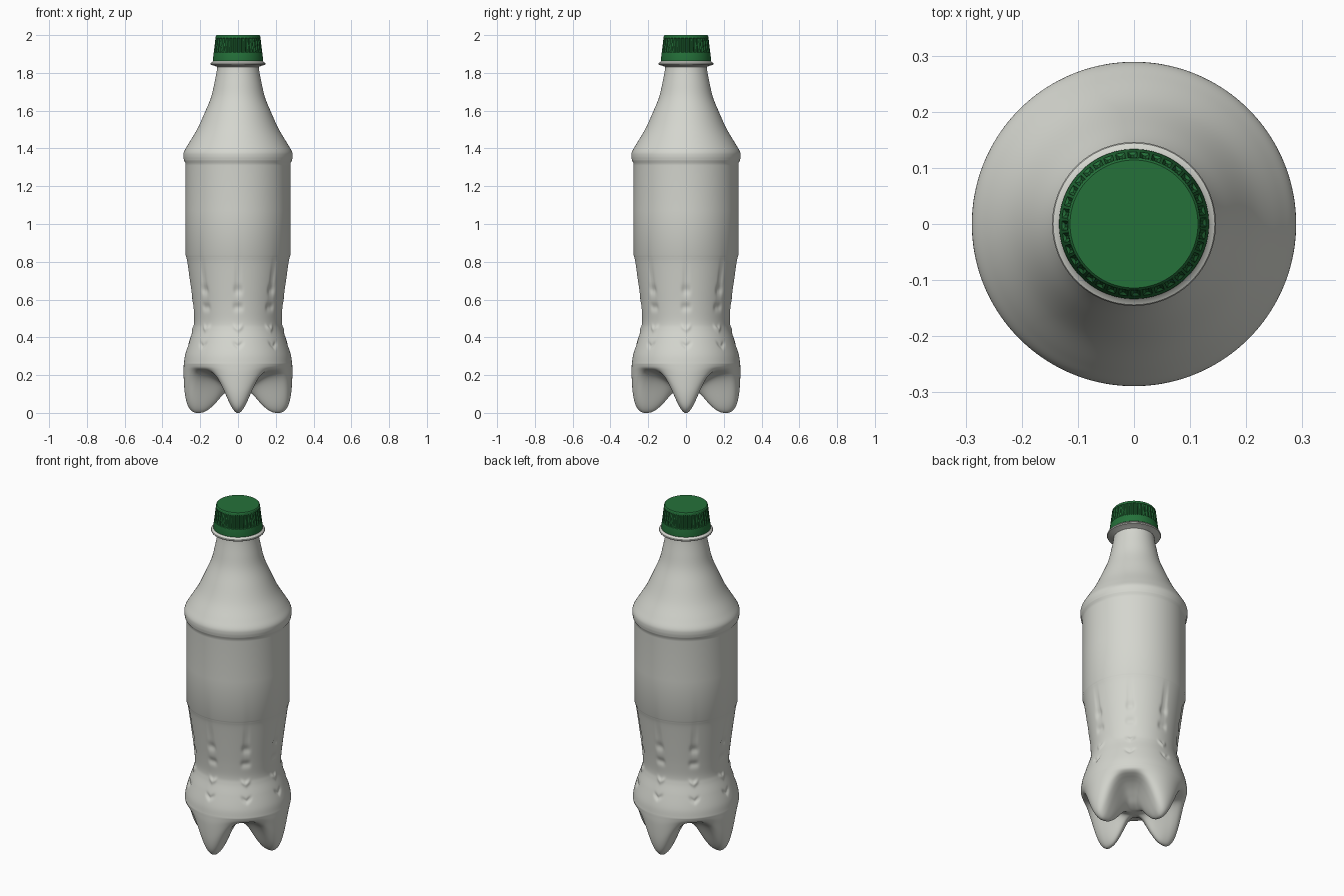
import bpy, bmesh, math
from mathutils import Vector

if "Cube" in bpy.data.objects:
    bpy.data.objects.remove(bpy.data.objects["Cube"])


def material(name, rgb):
    m = bpy.data.materials.new(name)
    m.diffuse_color = (*rgb, 1)
    m.use_nodes = True
    m.node_tree.nodes["Principled BSDF"].inputs["Base Color"].default_value = m.diffuse_color
    return m


GREY = material("pale grey plastic", (0.66, 0.67, 0.62))
GREEN = material("green plastic", (0.018, 0.165, 0.042))


def spline(pts, n):
    """Smooth curve through 2D points, n steps per span."""
    p = [Vector(q) for q in pts]
    p = [2 * p[0] - p[1]] + p + [2 * p[-1] - p[-2]]
    out = []
    for i in range(1, len(p) - 2):
        a, b, c, d = p[i - 1:i + 3]
        for k in range(n):
            t = k / n
            out.append(0.5 * (2 * b + (c - a) * t + (2 * a - 5 * b + 4 * c - d) * t * t
                              + (3 * b - a - 3 * c + d) * t ** 3))
    return out + [p[-2]]


def lathe(name, rows, segs, mat, cap_top=False, cap_bottom=False, angle=35):
    """rows: functions of angle giving (radius, z), listed top to bottom."""
    bm = bmesh.new()
    rings = []
    for row in rows:
        ring = []
        for j in range(segs):
            a = 2 * math.pi * j / segs
            r, z = row(a, j)
            ring.append(bm.verts.new((r * math.cos(a), r * math.sin(a), z)))
        rings.append(ring)
    for u, v in zip(rings, rings[1:]):
        for j in range(segs):
            k = (j + 1) % segs
            bm.faces.new((u[j], v[j], v[k], u[k]))
    if cap_top:
        bm.faces.new(rings[0])
    if cap_bottom:
        bm.faces.new(rings[-1][::-1])
    me = bpy.data.meshes.new(name)
    bm.to_mesh(me)
    bm.free()
    me.materials.append(mat)
    ob = bpy.data.objects.new(name, me)
    bpy.context.collection.objects.link(ob)
    bpy.ops.object.select_all(action='DESELECT')
    ob.select_set(True)
    bpy.context.view_layer.objects.active = ob
    bpy.ops.object.shade_smooth_by_angle(angle=math.radians(angle))
    return ob


def plain(r, z):
    return lambda a, j: (r, z)


# Neck, shoulder and label panel
shoulder = spline([(.109, 1.86), (.111, 1.82), (.124, 1.75), (.143, 1.67), (.178, 1.585),
                   (.217, 1.50), (.262, 1.425), (.285, 1.385), (.289, 1.36), (.286, 1.335)], 6)
panel = [Vector(q) for q in ((.279, 1.325), (.278, 1.31), (.278, 1.07), (.278, .835))]
rows = [plain(*p) for p in shoulder + panel]

# Waist with eight columns of moulded dents: (z, half height, half width, depth, chevron slope)
DENTS = [(.70, .085, .016, .004, 0), (.65, .022, .024, .007, 0), (.56, .02, .026, .007, 0),
         (.44, .014, .024, -.006, .7), (.35, .012, .026, .007, .7)]


def waist_row(r, z):
    def row(a, j):
        step = math.pi / 4
        s = r * abs(a - step * round(a / step))
        dent = sum(d * math.exp(-((z - z0 - k * s) / h) ** 2 - (s / w) ** 4)
                   for z0, h, w, d, k in DENTS)
        return r - dent, z
    return row


waist = spline([(.275, .828), (.267, .785), (.249, .65), (.237, .55), (.232, .48),
                (.238, .44), (.258, .38), (.279, .31), (.287, .26)], 12)
rows += [waist_row(*p) for p in waist]

# Four-footed base: blend between a foot outline and a valley outline
foot = spline([(.287, .26), (.288, .20), (.281, .10), (.264, .035), (.235, .004), (.20, 0),
               (.165, .012), (.125, .045), (.075, .10), (.035, .118), (.004, .12)], 6)
valley = spline([(.287, .26), (.281, .24), (.267, .228), (.246, .22), (.22, .212), (.19, .201),
                 (.155, .184), (.115, .16), (.075, .136), (.035, .122), (.004, .12)], 6)


def base_row(f, v):
    def row(a, j):
        w = (math.cos(2 * a) ** 2) ** 1.7
        return tuple(v.lerp(f, w))
    return row


rows += [base_row(f, v) for f, v in list(zip(foot, valley))[1:]]
lathe("bottle_body", rows, 256, GREY, cap_top=True, cap_bottom=True)

# Collar ring under the cap
collar = [(.110, 1.868), (.130, 1.866), (.136, 1.857), (.144, 1.853), (.146, 1.848),
          (.143, 1.843), (.125, 1.838), (.110, 1.832)]
lathe("neck_collar", [plain(*p) for p in collar], 96, GREY)


# Screw cap with notched grip
def grip(r, z, depth):
    return lambda a, j: (r - (depth if j % 4 in (0, 1) else 0), z)


cap = [plain(.114, 2.0), plain(.1175, 1.996), grip(.119, 1.985, 0), grip(.1195, 1.983, .005),
       grip(.128, 1.91, .005), grip(.1285, 1.907, 0), plain(.1335, 1.868), plain(.133, 1.863),
       plain(.110, 1.863)]
lathe("screw_cap", cap, 144, GREEN, cap_top=True, angle=30)
